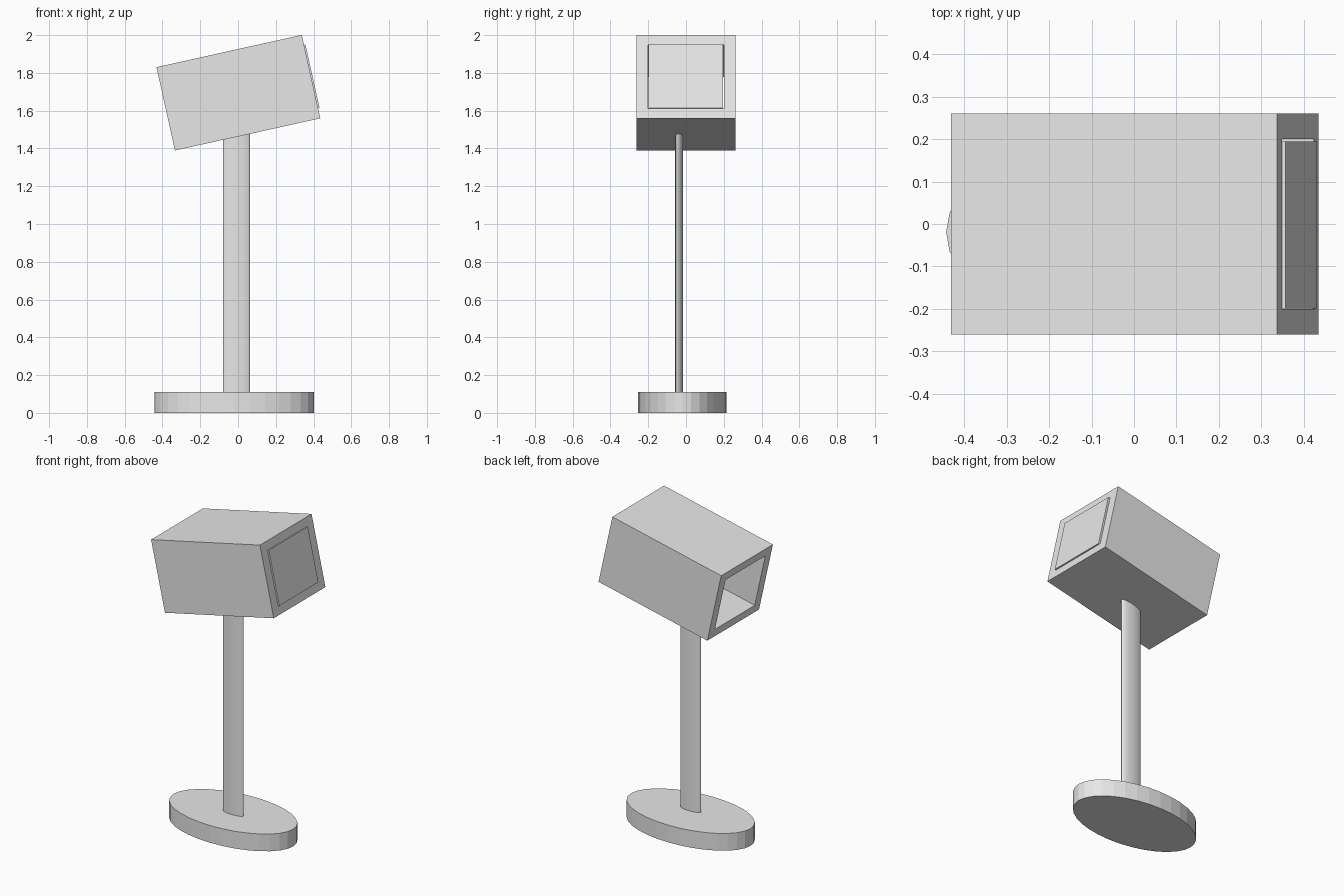
import bpy, bmesh, math
from mathutils import Matrix, Vector

old = bpy.data.objects.get("Cube")
if old:
    bpy.data.objects.remove(old, do_unlink=True)

grey = bpy.data.materials.new("plain_grey")
grey.use_nodes = True
colour = (0.8, 0.8, 0.8, 1)
grey.diffuse_color = colour
grey.node_tree.nodes["Principled BSDF"].inputs["Base Color"].default_value = colour


def add_part(name, bm, matrix):
    bmesh.ops.recalc_face_normals(bm, faces=bm.faces)
    mesh = bpy.data.meshes.new(name)
    bm.to_mesh(mesh)
    bm.free()
    mesh.materials.append(grey)
    obj = bpy.data.objects.new(name, mesh)
    obj.matrix_world = matrix
    bpy.context.collection.objects.link(obj)
    return obj


def oval_column(name, x, y, rx, ry, z0, z1):
    bm = bmesh.new()
    bmesh.ops.create_cone(bm, cap_ends=True, segments=32, radius1=1, radius2=1, depth=1,
                          matrix=Matrix.Rotation(math.pi / 2, 4, 'Z'))
    bmesh.ops.scale(bm, vec=(rx, ry, z1 - z0), verts=bm.verts)
    return add_part(name, bm, Matrix.Translation((x, y, (z0 + z1) / 2)))


# Oval foot and thin oval post
oval_column("base", -0.02, -0.019, 0.423, 0.234, 0, 0.11)
oval_column("post", -0.008, -0.037, 0.072, 0.021, 0.1, 1.49)

# Tilted housing: a rectangular tube
HALF = 0.394
WALL = 0.06
tilt = Matrix.Translation((0.002, 0, 1.695)) @ Matrix.Rotation(math.radians(-12.5), 4, 'Y')


def ring(bm, x, half_y, half_z):
    return [bm.verts.new((x, sy * half_y, sz * half_z))
            for sy, sz in ((-1, -1), (1, -1), (1, 1), (-1, 1))]


bm = bmesh.new()
outer, inner = (0.261, 0.226), (0.261 - WALL, 0.226 - 0.054)
rings = [ring(bm, -HALF, *outer), ring(bm, HALF, *outer),
         ring(bm, HALF, *inner), ring(bm, -HALF, *inner)]
for r, a in enumerate(rings):
    b = rings[(r + 1) % 4]
    for i in range(4):
        j = (i + 1) % 4
        bm.faces.new((a[i], a[j], b[j], b[i]))
add_part("housing", bm, tilt)

# Closing panel, standing slightly proud of the raised end
bm = bmesh.new()
bmesh.ops.create_cube(bm, size=1)
bmesh.ops.scale(bm, vec=(0.03, 0.394, 0.344), verts=bm.verts)
bmesh.ops.translate(bm, vec=Vector((HALF - 0.007, -0.002, 0)), verts=bm.verts)
add_part("end_panel", bm, tilt)
